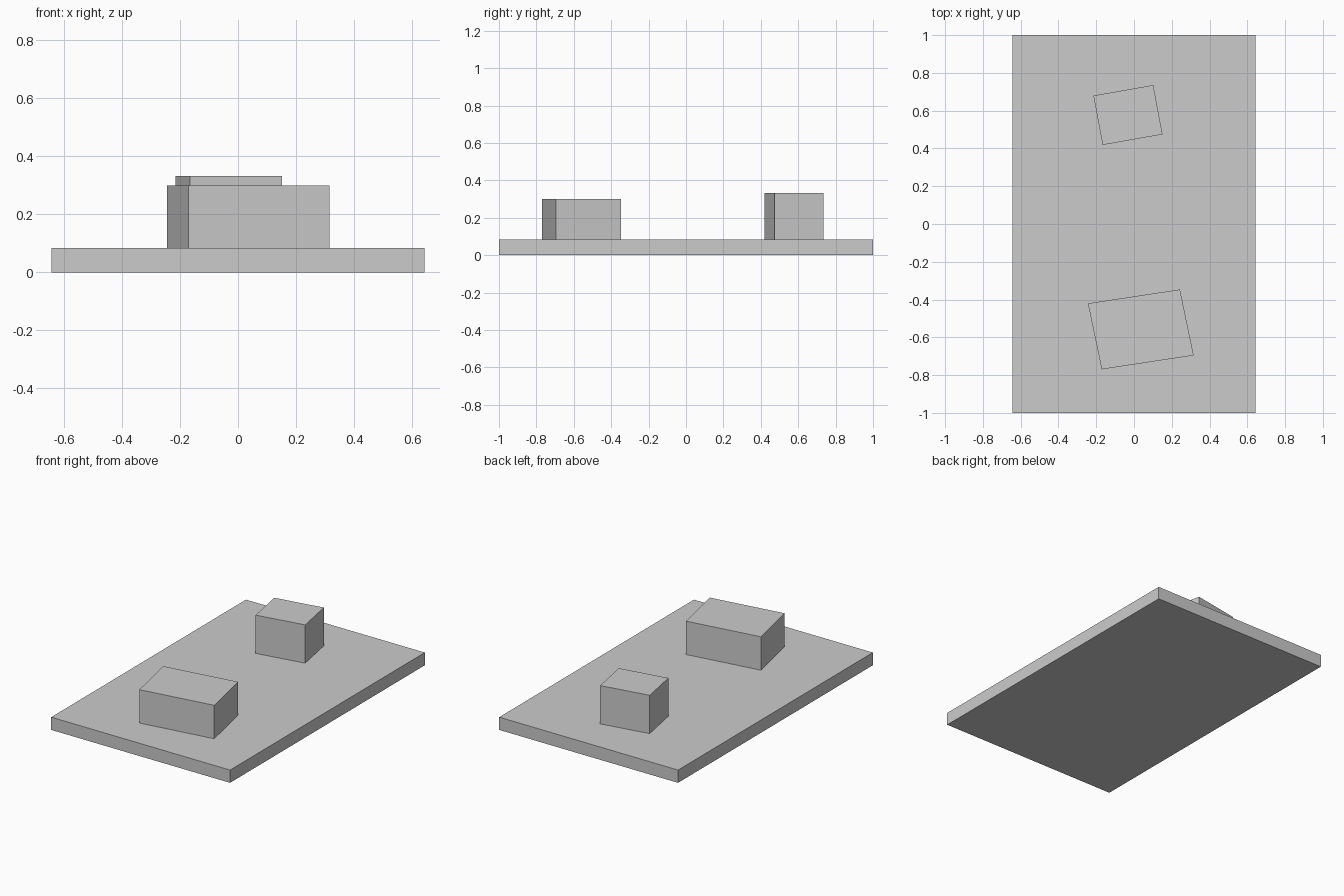
import bpy
import bmesh
from mathutils import Vector

cube = bpy.data.objects.get("Cube")
if cube:
    bpy.data.objects.remove(cube, do_unlink=True)

# Single flat grey
GREY = (0.6, 0.6, 0.6, 1)
grey = bpy.data.materials.new("plain_grey")
grey.use_nodes = True
grey.diffuse_color = GREY
grey.node_tree.nodes["Principled BSDF"].inputs["Base Color"].default_value = GREY


def slab(name, centre, width, depth, bottom, top):
    """Upright block whose footprint is spanned by a width and a depth vector."""
    c, u, v = Vector(centre), Vector(width) / 2, Vector(depth) / 2
    corners = [c - u - v, c + u - v, c + u + v, c - u + v]
    bm = bmesh.new()
    base = bm.faces.new([bm.verts.new((p.x, p.y, bottom)) for p in corners])
    sides = bmesh.ops.extrude_face_region(bm, geom=[base], use_keep_orig=True)
    raised = [g for g in sides["geom"] if isinstance(g, bmesh.types.BMVert)]
    bmesh.ops.translate(bm, verts=raised, vec=(0, 0, top - bottom))
    bmesh.ops.recalc_face_normals(bm, faces=bm.faces)
    mesh = bpy.data.meshes.new(name)
    bm.to_mesh(mesh)
    bm.free()
    mesh.materials.append(grey)
    obj = bpy.data.objects.new(name, mesh)
    bpy.context.collection.objects.link(obj)
    return obj


# Ground plate with two slightly turned blocks standing on it
PLATE_TOP = 0.083
slab("base_plate", (0, 0), (1.286, 0), (0, 2), 0, PLATE_TOP)
slab("front_block", (0.036, -0.558), (0.487, 0.074), (-0.073, 0.349), PLATE_TOP, 0.3)
slab("back_block", (-0.032, 0.577), (0.317, 0.056), (-0.049, 0.261), PLATE_TOP, 0.332)
